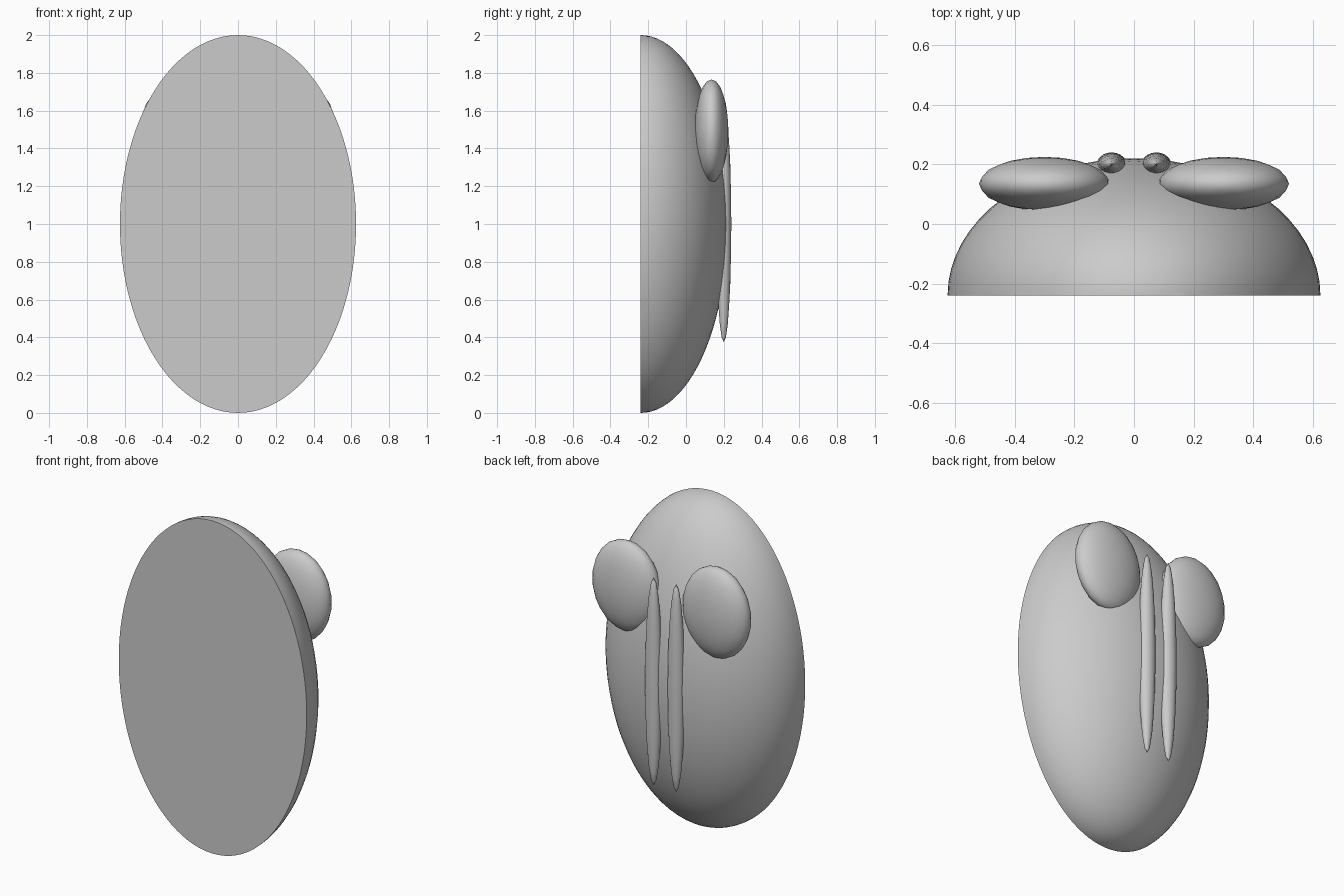
import bpy, bmesh, math
from mathutils import Vector

if "Cube" in bpy.data.objects:
    bpy.data.objects.remove(bpy.data.objects["Cube"])


def finish(bm, name, center, radii):
    """Scale and place a unit shape, then shade it smooth with sharp creases."""
    for v in bm.verts:
        v.co = Vector(c + r * p for c, r, p in zip(center, radii, v.co))
    bmesh.ops.recalc_face_normals(bm, faces=bm.faces)
    mesh = bpy.data.meshes.new(name)
    bm.to_mesh(mesh)
    bm.free()
    obj = bpy.data.objects.new(name, mesh)
    bpy.context.collection.objects.link(obj)
    bpy.ops.object.select_all(action='DESELECT')
    obj.select_set(True)
    bpy.context.view_layer.objects.active = obj
    bpy.ops.object.shade_smooth_by_angle(angle=math.radians(30))


def ico_ball(levels):
    """Geodesic unit ball with an icosahedron edge centred on every axis."""
    bm = bmesh.new()
    t = (1 + math.sqrt(5)) / 2
    for a in (-1, 1):
        for b in (-t, t):
            for co in ((a, b, 0), (0, a, b), (b, 0, a)):
                bm.verts.new(Vector(co).normalized())
    bmesh.ops.convex_hull(bm, input=bm.verts)
    for _ in range(levels):
        bmesh.ops.subdivide_edges(bm, edges=bm.edges[:], cuts=1, use_grid_fill=True)
        for v in bm.verts:
            v.co.normalize()
    return bm


# Domed shell: half ellipsoid with a flat front
bm = bmesh.new()
bmesh.ops.create_uvsphere(bm, u_segments=64, v_segments=48, radius=1)
cut = bmesh.ops.bisect_plane(bm, geom=bm.verts[:] + bm.edges[:] + bm.faces[:],
                             plane_co=(0, 0, 0), plane_no=(0, -1, 0), clear_outer=True)
bmesh.ops.contextual_create(
    bm, geom=[e for e in bm.edges if e.is_boundary])
finish(bm, "domed_shell", (0, -0.24, 1.0), (0.625, 0.46, 1.0))

# Mirrored pads and long ridges on the back
for side, s in (("left", -1), ("right", 1)):
    finish(ico_ball(2), side + "_pad", (s * 0.30, 0.135, 1.492), (0.22, 0.09, 0.273))
    finish(ico_ball(2), side + "_ridge", (s * 0.075, 0.20, 1.0), (0.05, 0.04, 0.625))
